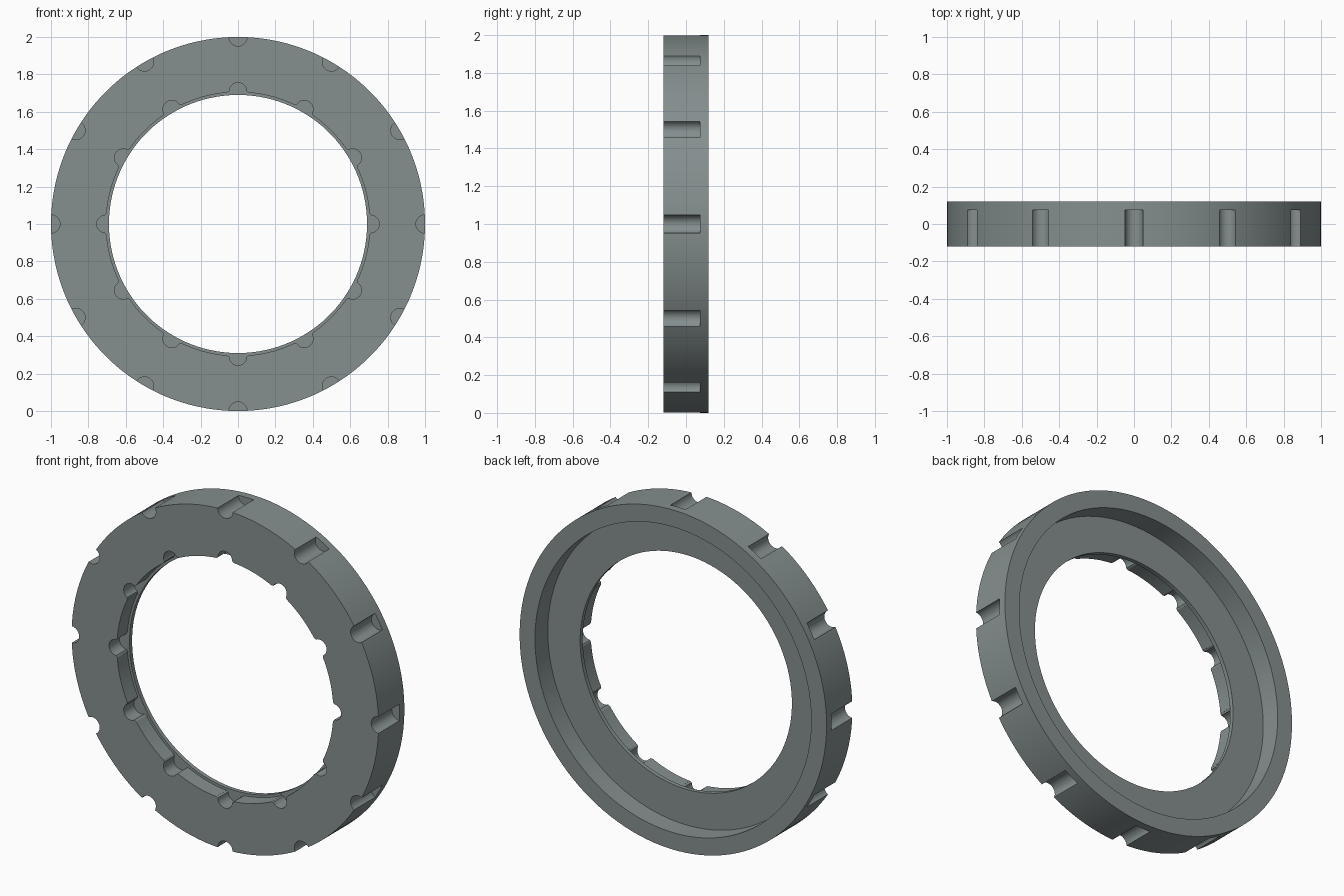
import bpy, bmesh, math
from mathutils import Matrix

if "Cube" in bpy.data.objects:
    bpy.data.objects.remove(bpy.data.objects["Cube"])

steel = bpy.data.materials.new("steel grey")
steel.diffuse_color = (0.235, 0.275, 0.275, 1)
steel.use_nodes = True
steel.node_tree.nodes["Principled BSDF"].inputs["Base Color"].default_value = steel.diffuse_color


def new_object(name, bm):
    bmesh.ops.recalc_face_normals(bm, faces=bm.faces)
    mesh = bpy.data.meshes.new(name)
    bm.to_mesh(mesh)
    bm.free()
    mesh.materials.append(steel)
    obj = bpy.data.objects.new(name, mesh)
    bpy.context.collection.objects.link(obj)
    return obj


def lathe(name, profile, segments):
    """Closed (radius, y) profile turned around the y axis."""
    bm = bmesh.new()
    rings = []
    for i in range(segments):
        a = 2 * math.pi * (i + 0.5) / segments
        rings.append([bm.verts.new((r * math.cos(a), y, 1 + r * math.sin(a)))
                      for r, y in profile])
    n = len(profile)
    for i in range(segments):
        p, q = rings[i], rings[(i + 1) % segments]
        for j in range(n):
            k = (j + 1) % n
            bm.faces.new((p[j], p[k], q[k], q[j]))
    return new_object(name, bm)


def notch_cutters(name, outline, y0, y1):
    """Twelve prisms; outline is (sideways, radius) points."""
    bm = bmesh.new()
    for i in range(12):
        turn = Matrix.Translation((0, 0, 1)) @ Matrix.Rotation(math.radians(30 * i), 4, 'Y')
        a = [bm.verts.new((x, y0, r)) for x, r in outline]
        b = [bm.verts.new((x, y1, r)) for x, r in outline]
        bm.faces.new(a)
        bm.faces.new(b[::-1])
        for j in range(len(a)):
            k = (j + 1) % len(a)
            bm.faces.new((a[j], b[j], b[k], a[k]))
        bmesh.ops.transform(bm, matrix=turn, verts=a + b)
    obj = new_object(name, bm)
    obj.hide_render = True
    return obj


def arc(radius, centre, start, end, steps):
    return [(radius * math.cos(math.radians(start + (end - start) * i / steps)),
             centre + radius * math.sin(math.radians(start + (end - start) * i / steps)))
            for i in range(steps + 1)]


# Ring: flat front, recessed back, thin lip around the hole
ring = lathe("ring", [(1.0, -0.12), (1.0, 0.12), (0.9, 0.12), (0.9, 0.0),
                      (0.69, 0.0), (0.69, -0.025), (0.705, -0.025), (0.705, -0.12)], 128)

# Round notches on the rim, and flared notches around the hole
rim_cut = notch_cutters("rim_notch_cutter", arc(0.049, 1.0, 180, 360, 14) + [(0.049, 1.05), (-0.049, 1.05)],
                        -0.2, 0.075)
hole_cut = notch_cutters("hole_notch_cutter",
                         arc(0.047, 0.709, 0, 180, 14) + [(-0.058, 0.703), (-0.058, 0.66),
                                                         (0.058, 0.66), (0.058, 0.703)],
                         -0.2, -0.024)

bpy.context.view_layer.objects.active = ring
for cutter in (rim_cut, hole_cut):
    mod = ring.modifiers.new("notches", 'BOOLEAN')
    mod.operation = 'DIFFERENCE'
    mod.solver = 'EXACT'
    mod.object = cutter
    bpy.ops.object.modifier_apply(modifier=mod.name)
    bpy.data.objects.remove(cutter)

bpy.ops.object.select_all(action='DESELECT')
ring.select_set(True)
bpy.ops.object.shade_smooth_by_angle(angle=math.radians(30))
